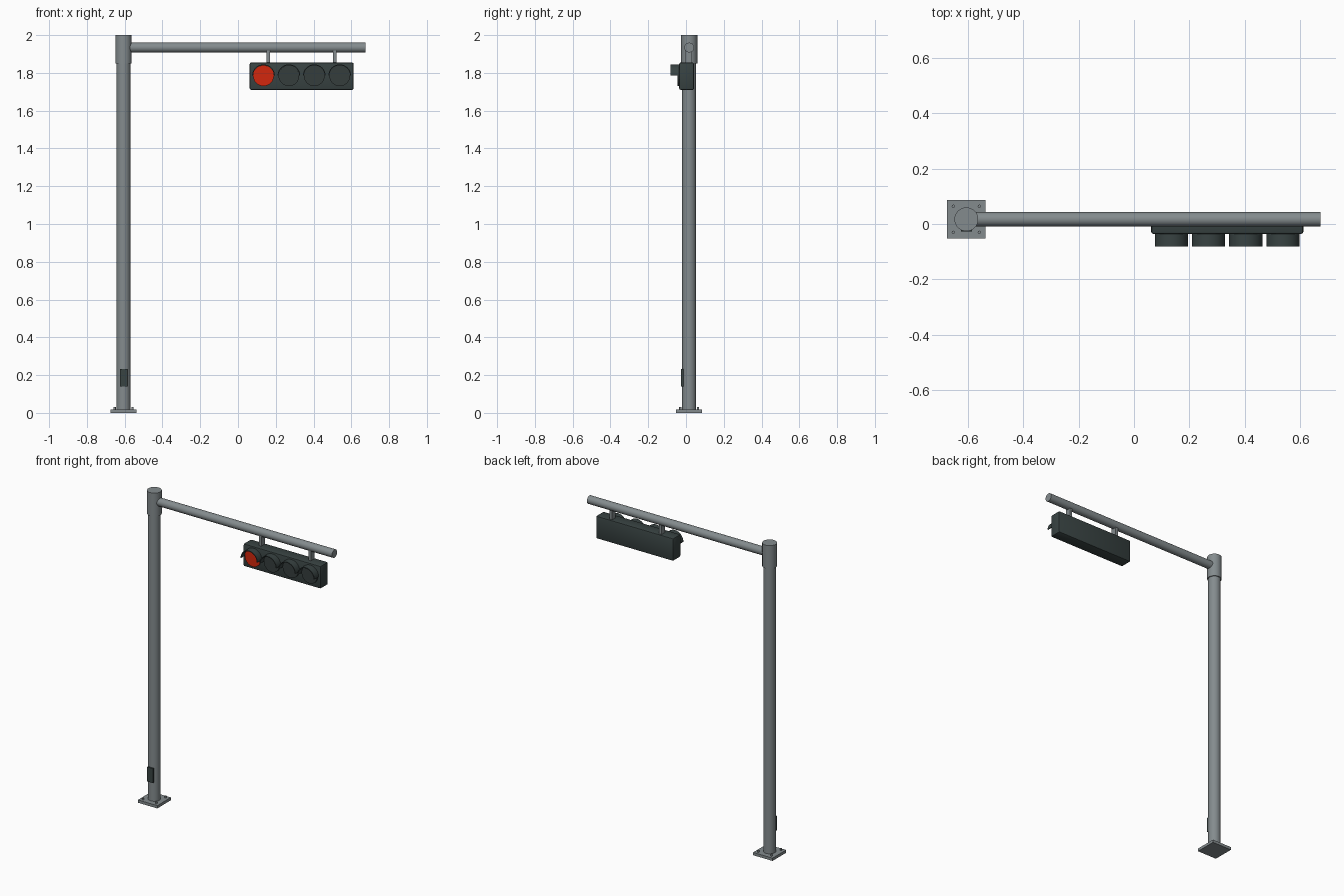
import bpy, bmesh, math
from mathutils import Matrix, Vector

cube = bpy.data.objects.get("Cube")
if cube:
    bpy.data.objects.remove(cube, do_unlink=True)


def material(name, color):
    m = bpy.data.materials.new(name)
    m.use_nodes = True
    m.diffuse_color = (*color, 1)
    m.node_tree.nodes["Principled BSDF"].inputs["Base Color"].default_value = (*color, 1)
    return m


steel = material("galvanised grey", (0.23, 0.26, 0.27))
dark = material("dark housing", (0.04, 0.056, 0.055))
lens_off = material("unlit lens", (0.035, 0.047, 0.046))
red = material("lit red", (0.65, 0.02, 0.004))

AXES = {"x": Matrix.Rotation(math.pi / 2, 4, "Y"),
        "y": Matrix.Rotation(math.pi / 2, 4, "X"),
        "z": Matrix.Identity(4)}


def finish(name, bm, mat, smooth=True):
    bmesh.ops.recalc_face_normals(bm, faces=bm.faces)
    me = bpy.data.meshes.new(name)
    bm.to_mesh(me)
    bm.free()
    me.materials.append(mat)
    ob = bpy.data.objects.new(name, me)
    bpy.context.collection.objects.link(ob)
    if smooth:
        bpy.ops.object.select_all(action="DESELECT")
        ob.select_set(True)
        bpy.context.view_layer.objects.active = ob
        bpy.ops.object.shade_smooth_by_angle(angle=math.radians(35))
    return ob


def cylinder(name, mat, center, radius, length, axis="z", sides=32):
    bm = bmesh.new()
    bmesh.ops.create_cone(bm, cap_ends=True, segments=sides, radius1=radius, radius2=radius,
                          depth=length, matrix=Matrix.Translation(center) @ AXES[axis])
    return finish(name, bm, mat)


def box(name, mat, low, high, bevel=0):
    low, high = Vector(low), Vector(high)
    bm = bmesh.new()
    bmesh.ops.create_cube(bm, size=1, matrix=Matrix.Translation((low + high) / 2)
                          @ Matrix.Diagonal((*(high - low), 1)))
    if bevel:
        bmesh.ops.bevel(bm, geom=bm.edges[:], offset=bevel, segments=2, profile=0.5, affect="EDGES")
    return finish(name, bm, mat, bevel > 0)


def visor(name, x, z, y_back, y_front, outer, inner, steps=20):
    """Half tube hood, open at the bottom."""
    bm = bmesh.new()
    rings = []
    for i in range(steps + 1):
        a = math.pi * i / steps
        c, s = math.cos(a), math.sin(a)
        rings.append([bm.verts.new((x + r * c, y, z + r * s)) for r, y in
                      ((outer, y_back), (outer, y_front), (inner, y_front), (inner, y_back))])
    for a, b in zip(rings, rings[1:]):
        for k in range(4):
            n = (k + 1) % 4
            bm.faces.new((a[k], a[n], b[n], b[k]))
    bm.faces.new(rings[0])
    bm.faces.new(rings[-1])
    return finish(name, bm, dark)


PX, PY = -0.606, 0.017      # pole axis
ARM_Z, LAMP_Z = 1.934, 1.785

# Base plate with anchor bolts
box("base_plate", steel, (PX - 0.069, PY - 0.069, 0), (PX + 0.069, PY + 0.069, 0.018))
for i, (sx, sy) in enumerate(((-1, -1), (1, -1), (1, 1), (-1, 1))):
    cylinder(f"anchor_bolt_{i + 1}", steel, (PX + sx * 0.047, PY + sy * 0.047, 0.021),
             0.006, 0.018, sides=12)

# Pole, top sleeve and access hatch
cylinder("pole", steel, (PX, PY, 0.95), 0.037, 1.88)
cylinder("pole_sleeve", steel, (PX, PY, 1.925), 0.043, 0.15)
box("access_hatch", dark, (PX - 0.02, -0.027, 0.14), (PX + 0.02, 0, 0.233))

# Arm and hangers
cylinder("arm", steel, ((PX + 0.674) / 2, PY, ARM_Z), 0.026, 0.674 - PX, "x")
for i, x in enumerate((0.16, 0.512)):
    box(f"hanger_{i + 1}", steel, (x - 0.009, -0.004, 1.85), (x + 0.009, 0.031, 1.925))

# Signal housing with four lamps
box("signal_housing", dark, (0.062, -0.036, 1.71), (0.612, 0.042, 1.855), 0.008)
for i in range(4):
    x = 0.135 + i * 0.1345
    cylinder(f"lens_{i + 1}", lens_off if i else red, (x, -0.038, LAMP_Z), 0.055, 0.014, "y")
    visor(f"visor_{i + 1}", x, LAMP_Z, -0.035, -0.081, 0.06, 0.055)
